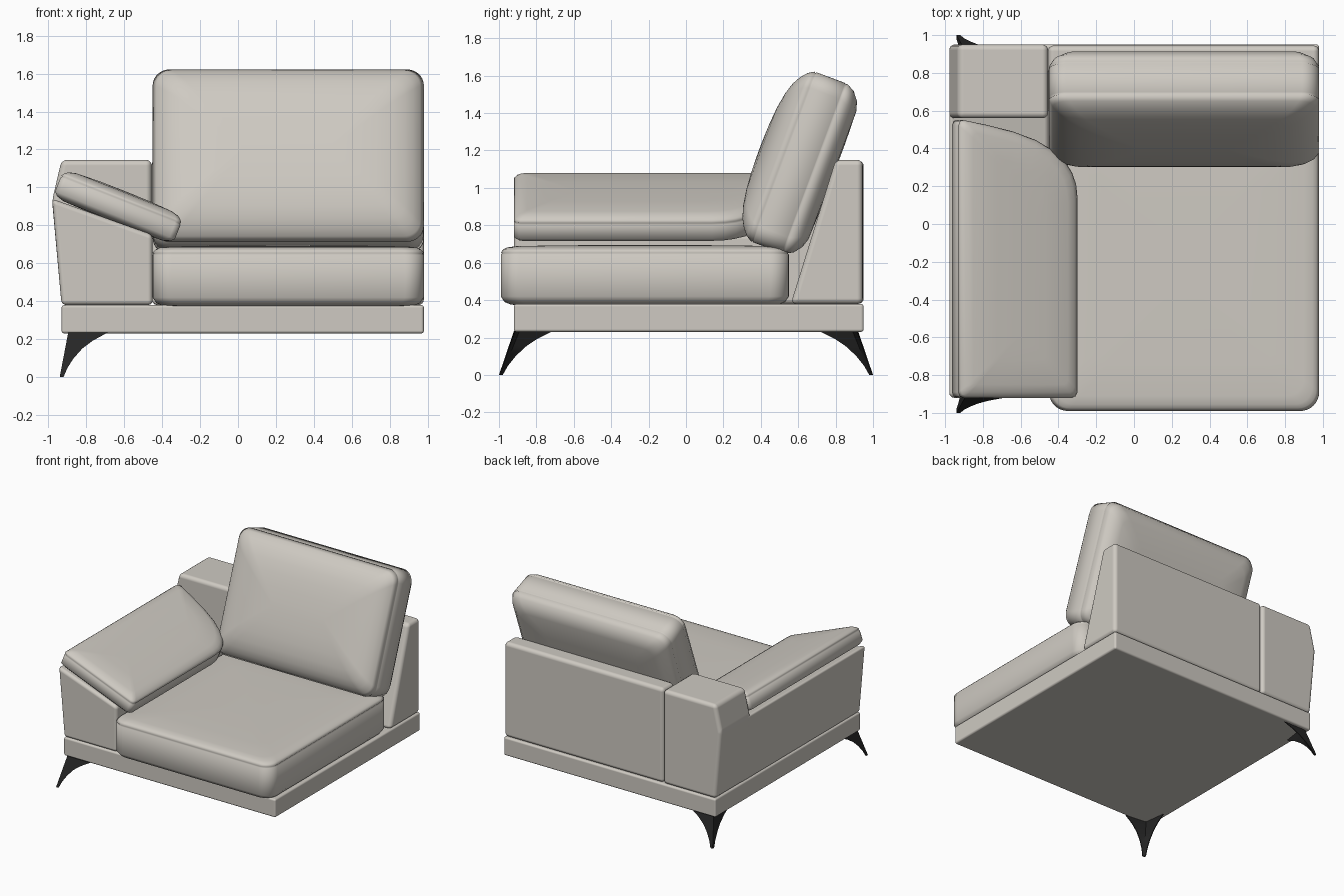
import bpy, bmesh, math
from mathutils import Matrix, Vector

cube = bpy.data.objects.get("Cube")
if cube:
    bpy.data.objects.remove(cube, do_unlink=True)


def material(name, rgb, rough):
    m = bpy.data.materials.new(name)
    m.use_nodes = True
    m.diffuse_color = (*rgb, 1)
    bsdf = m.node_tree.nodes["Principled BSDF"]
    bsdf.inputs["Base Color"].default_value = (*rgb, 1)
    bsdf.inputs["Roughness"].default_value = rough
    return m


FABRIC = material("warm_grey_fabric", (0.62, 0.59, 0.54), 0.8)
METAL = material("black_metal", (0.02, 0.02, 0.02), 0.5)


def finish(name, bm, mat):
    bmesh.ops.recalc_face_normals(bm, faces=bm.faces)
    for f in bm.faces:
        f.smooth = True
    me = bpy.data.meshes.new(name)
    bm.to_mesh(me)
    bm.free()
    me.materials.append(mat)
    ob = bpy.data.objects.new(name, me)
    bpy.context.collection.objects.link(ob)
    return ob


def loft(rings):
    """Skin a stack of equal-length rings and cap both ends."""
    bm = bmesh.new()
    loops = [[bm.verts.new(p) for p in ring] for ring in rings]
    n = len(loops[0])
    for a, b in zip(loops, loops[1:]):
        for i in range(n):
            j = (i + 1) % n
            bm.faces.new((a[i], a[j], b[j], b[i]))
    bm.faces.new(loops[0])
    bm.faces.new(loops[-1])
    return bm


def prism(name, profile, axis, lo, hi, bevel):
    """Extrude a profile along x (profile is y, z) or y (profile is x, z)."""
    def place(p, t):
        return (t, p[0], p[1]) if axis == "x" else (p[0], t, p[1])
    bm = loft([[place(p, t) for p in profile] for t in (lo, hi)])
    ob = finish(name, bm, FABRIC)
    mod = ob.modifiers.new("soft_edges", "BEVEL")
    mod.width = bevel
    mod.segments = 4
    mod.limit_method = "ANGLE"
    mod.angle_limit = math.radians(15)
    mod.harden_normals = True
    return ob


def rounded_rect(hx, hy, r, seg=8):
    pts = []
    for k, (sx, sy) in enumerate(((1, 1), (-1, 1), (-1, -1), (1, -1))):
        for i in range(seg + 1):
            a = math.radians(90 * (k + i / seg))
            pts.append((sx * (hx - r) + r * math.cos(a),
                        sy * (hy - r) + r * math.sin(a)))
    return pts


def cushion(name, outline, layers, origin, u, v, pivot=(0, 0)):
    """Stack inset copies of an outline; layers are (height, inset)."""
    u, v = Vector(u).normalized(), Vector(v).normalized()
    frame = Matrix((u, v, u.cross(v))).transposed()
    hx = max(abs(p[0] - pivot[0]) for p in outline)
    hy = max(abs(p[1] - pivot[1]) for p in outline)
    rings = []
    for h, inset in layers:
        kx, ky = 1 - inset / hx, 1 - inset / hy
        rings.append([Vector(origin) + frame @ Vector((
            pivot[0] + (x - pivot[0]) * kx,
            pivot[1] + (y - pivot[1]) * ky, h)) for x, y in outline])
    return finish(name, loft(rings), FABRIC)


def seam(h):
    """Fine stitched groove at one height."""
    return [(h - 0.006, 0), (h, 0.006), (h + 0.006, 0)]


# Plinth and upholstered frame
prism("base_plinth", [(-0.93, 0.23), (0.98, 0.23), (0.98, 0.38), (-0.93, 0.38)],
      "y", -0.92, 0.95, 0.015)
prism("back_frame", [(0.56, 0.38), (0.945, 0.38), (0.945, 1.15), (0.80, 1.15)],
      "x", -0.455, 0.98, 0.03)
prism("arm_frame", [(-0.93, 0.38), (-0.45, 0.38), (-0.45, 0.75), (-0.98, 0.94)],
      "y", -0.92, 0.62, 0.025)
prism("arm_corner_block", [(-0.93, 0.38), (-0.455, 0.38), (-0.455, 1.145),
                           (-0.93, 1.145), (-0.98, 0.93)],
      "y", 0.56, 0.95, 0.03)

# Seat cushion
cushion("seat_cushion", rounded_rect(0.715, 0.77, 0.1),
        [(0.36, 0.25), (0.364, 0.13), (0.378, 0.05), (0.39, 0.02), (0.42, 0)]
        + seam(0.65)
        + [(0.672, 0.015), (0.682, 0.035), (0.688, 0.08), (0.692, 0.25), (0.695, 0.6)],
        (0.265, -0.22, 0), (1, 0, 0), (0, 1, 0))

# Leaning back cushion with a fuller front
cushion("back_cushion", rounded_rect(0.715, 0.485, 0.09),
        [(-0.195, 0.3), (-0.19, 0.12), (-0.175, 0.07), (-0.14, 0.025)]
        + seam(-0.087) + seam(0.087)
        + [(0.125, 0.02), (0.155, 0.055), (0.18, 0.1), (0.2, 0.165),
           (0.214, 0.25), (0.222, 0.35), (0.225, 0.46)],
        (0.265, 0.605, 1.135), (1, 0, 0), (0, 0.35, 0.937))

# Sloping arm pad with a curved rear end
pad = [(-0.34, -0.89), (-0.33, -0.912), (-0.31, -0.92), (0.31, -0.92),
       (0.33, -0.912), (0.34, -0.89), (0.34, 0.14), (0.332, 0.21),
       (0.31, 0.27), (0.27, 0.33), (0.2, 0.39), (0.1, 0.445), (-0.03, 0.49),
       (-0.18, 0.525), (-0.31, 0.55), (-0.33, 0.545), (-0.34, 0.52)]
cushion("arm_pad", pad,
        [(-0.086, 0.2), (-0.082, 0.06), (-0.07, 0.02), (-0.05, 0)]
        + seam(0.035)
        + [(0.055, 0.01), (0.07, 0.03), (0.08, 0.07), (0.086, 0.2), (0.087, 0.32)],
        (-0.63, 0, 0.90), (0.93, 0, -0.37), (0, 1, 0), (0, -0.18))

# Flared corner legs: a two-winged section that narrows to the foot
for name, s in (("front_leg", -1), ("back_leg", 1)):
    rings = []
    for z, wing in ((0, 0.02), (0.05, 0.032), (0.1, 0.055), (0.15, 0.09),
                    (0.19, 0.135), (0.215, 0.175), (0.235, 0.21)):
        t = z / 0.235
        cx, cy, w = -0.94 + 0.045 * t, 1.0 - 0.08 * t, 0.014 + 0.016 * t
        section = [(0, 0), (wing, 0), (wing, 0.006), (w, w), (0.006, wing), (0, wing)]
        rings.append([(cx + a, s * (cy - b), z) for a, b in section])
    leg = finish(name, loft(rings), METAL)
    leg.data.set_sharp_from_angle(angle=math.radians(35))
